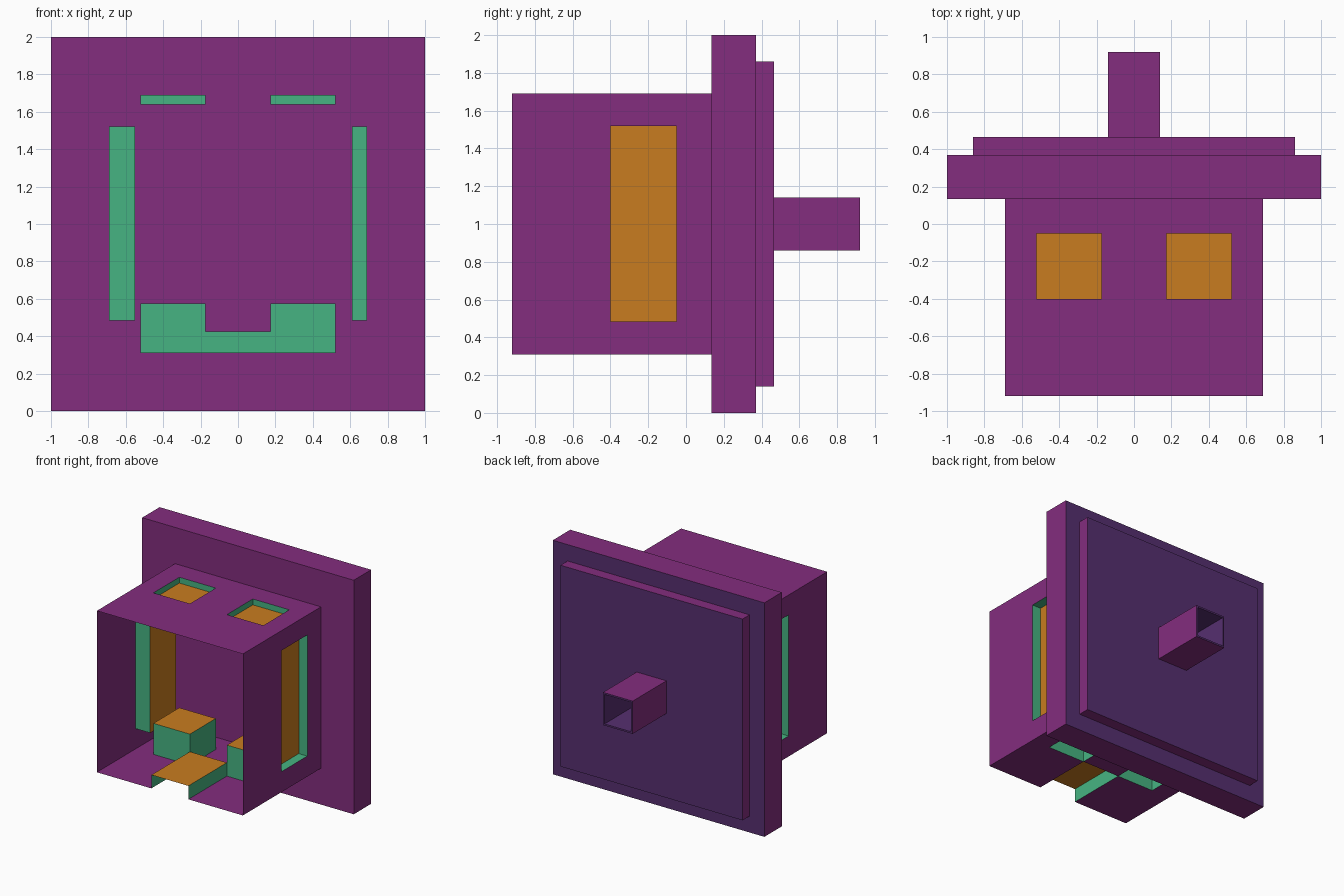
import bpy, bmesh
from mathutils import Vector

if "Cube" in bpy.data.objects:
    bpy.data.objects.remove(bpy.data.objects["Cube"])


def material(name, rgb):
    m = bpy.data.materials.new(name)
    m.diffuse_color = (*rgb, 1)
    m.use_nodes = True
    m.node_tree.nodes["Principled BSDF"].inputs["Base Color"].default_value = m.diffuse_color
    return m


PURPLE, DARK, GREEN, ORANGE = range(4)
MATS = [material("purple", (0.227, 0.026, 0.209)),
        material("dark violet", (0.093, 0.028, 0.162)),
        material("green", (0.062, 0.456, 0.223)),
        material("orange", (0.584, 0.202, 0.014))]


def finish(name, bm):
    me = bpy.data.meshes.new(name)
    bm.to_mesh(me)
    bm.free()
    for m in MATS:
        me.materials.append(m)
    ob = bpy.data.objects.new(name, me)
    bpy.context.collection.objects.link(ob)
    return ob


def block(name, half, z0, z1, y0, y1, bore=None):
    """Purple box with a dark back face, optionally bored from the back."""
    bm = bmesh.new()
    bmesh.ops.create_cube(bm, size=1)
    for v in bm.verts:
        v.co = Vector((v.co.x * 2 * half,
                       y0 + (v.co.y + 0.5) * (y1 - y0),
                       z0 + (v.co.z + 0.5) * (z1 - z0)))
    bm.normal_update()
    back = max(bm.faces, key=lambda f: f.normal.y)
    back.material_index = DARK
    if bore:
        rim, depth = bore
        bmesh.ops.inset_region(bm, faces=[back], thickness=rim)
        ext = bmesh.ops.extrude_discrete_faces(bm, faces=[back])["faces"][0]
        bmesh.ops.translate(bm, verts=ext.verts, vec=(0, -depth, 0))
        for f in bm.faces:
            if any(v in ext.verts for v in f.verts):
                f.material_index = DARK
            elif f.normal.y > 0.9:
                f.material_index = DARK
    return finish(name, bm)


def wall(name, us, vs, pockets, place, outward):
    """Thin sheet on a grid; listed cells sink inward with green sides."""
    bm = bmesh.new()
    nu, nv = len(us) - 1, len(vs) - 1

    def quad(pts, mat):
        f = bm.faces.new([bm.verts.new(place(*p)) for p in pts])
        f.material_index = mat

    def depth(i, j):
        return pockets.get((i, j), 0)

    for i in range(nu):
        for j in range(nv):
            d = depth(i, j)
            a, b, c, e = us[i], us[i + 1], vs[j], vs[j + 1]
            quad([(a, c, d), (b, c, d), (b, e, d), (a, e, d)],
                 ORANGE if d else PURPLE)
            if i + 1 < nu and depth(i + 1, j) != d:
                n = depth(i + 1, j)
                quad([(b, c, d), (b, e, d), (b, e, n), (b, c, n)], GREEN)
            if j + 1 < nv and depth(i, j + 1) != d:
                n = depth(i, j + 1)
                quad([(a, e, d), (b, e, d), (b, e, n), (a, e, n)], GREEN)
    bmesh.ops.remove_doubles(bm, verts=bm.verts[:], dist=1e-4)
    bmesh.ops.recalc_face_normals(bm, faces=bm.faces[:])
    bm.normal_update()
    flat = next(f for f in bm.faces if f.material_index == PURPLE)
    if flat.normal.dot(Vector(outward)) < 0:
        bmesh.ops.reverse_faces(bm, faces=bm.faces[:])
    return finish(name, bm)


# Mounting plate, raised back panel and hollow square stem
block("main_plate", 1.0, 0.0, 2.0, 0.135, 0.37)
block("back_panel", 0.86, 0.14, 1.86, 0.37, 0.465)
block("stem_tube", 0.14, 0.86, 1.14, 0.465, 0.92, bore=(0.02, 0.45))

# Open-fronted box made of four thin walls with sunken pockets
H = 0.69
XS = [-H, -0.52, -0.175, 0.175, 0.52, H]
YS = [-0.92, -0.4, -0.05, 0.135]
ZS = [0.31, 0.485, 1.52, 1.69]

wall("top_wall", XS, YS, {(1, 1): 0.05, (3, 1): 0.05},
     lambda u, v, d: (u, v, 1.69 - d), (0, 0, 1))
# Floor: two deep pockets plus a shallow notch open at the front edge
wall("floor_wall", XS, YS, {(1, 1): 0.265, (3, 1): 0.265, (2, 0): 0.115},
     lambda u, v, d: (u, v, 0.31 + d), (0, 0, -1))
for side, name, d in ((-1, "left_wall", 0.14), (1, "right_wall", 0.08)):
    wall(name, YS, ZS, {(1, 1): d},
         lambda u, v, d, s=side: (s * (H - d), u, v), (side, 0, 0))
